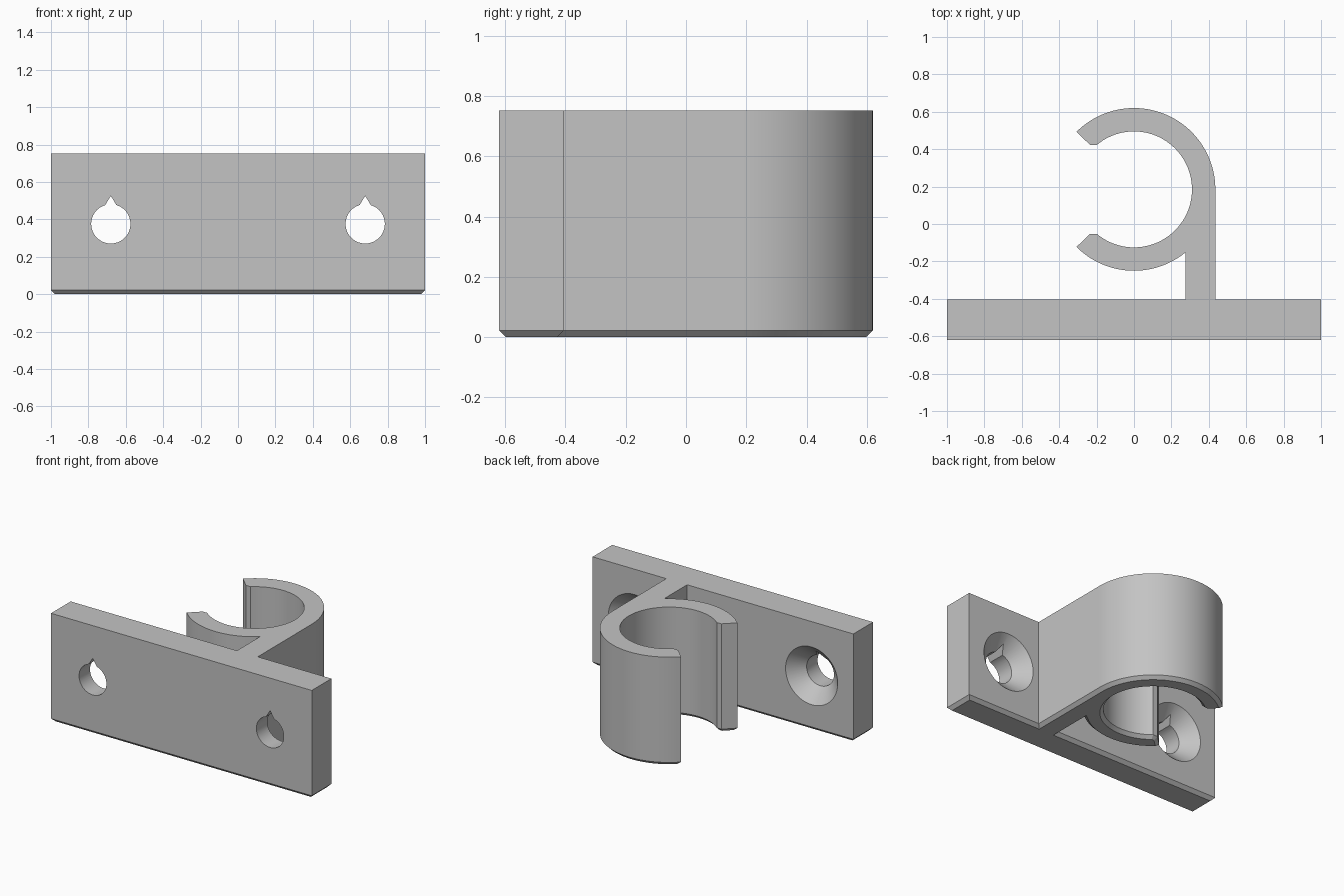
import bpy, bmesh
from math import cos, sin, radians, degrees, acos, asin, atan2, pi
from mathutils import Matrix, Vector

if "Cube" in bpy.data.objects:
    bpy.data.objects.remove(bpy.data.objects["Cube"])

HEIGHT, CHAMFER = 0.752, 0.022
FRONT, BACK = -0.62, -0.405            # faces of the mounting plate
RING_Y, R_OUT, R_IN = 0.185, 0.435, 0.31
STEM_IN = 0.275                        # inner side of the stem
HOLE_X, HOLE_Z, HOLE_R, SINK_R = 0.68, 0.376, 0.105, 0.2

grey = bpy.data.materials.new("light grey plastic")
grey.use_nodes = True
grey.diffuse_color = (0.55, 0.55, 0.55, 1)
grey.node_tree.nodes["Principled BSDF"].inputs["Base Color"].default_value = grey.diffuse_color


def arc(radius, start, end, steps, centre=(0, RING_Y)):
    angles = [radians(start + (end - start) * i / steps) for i in range(steps + 1)]
    return [(centre[0] + radius * cos(a), centre[1] + radius * sin(a)) for a in angles]


def make_object(name, bm):
    bmesh.ops.recalc_face_normals(bm, faces=bm.faces)
    mesh = bpy.data.meshes.new(name)
    bm.to_mesh(mesh)
    bm.free()
    mesh.materials.append(grey)
    obj = bpy.data.objects.new(name, mesh)
    bpy.context.collection.objects.link(obj)
    return obj


def extrude(bm, points, vector):
    base = bm.faces.new([bm.verts.new(p) for p in points])
    top = bmesh.ops.extrude_face_region(bm, geom=[base], use_keep_orig=True)["geom"]
    bmesh.ops.translate(bm, vec=vector, verts=[v for v in top if isinstance(v, bmesh.types.BMVert)])
    return base


# Outline of plate, stem and open clip, counter-clockwise from above
lip_x, lip_y = 0.235, 0.238
mouth = degrees(atan2(lip_y, -0.2))
joint = 360 - degrees(acos(STEM_IN / R_OUT))
outline = [(-1, FRONT), (1, FRONT), (1, BACK), (R_OUT, BACK)]
outline += arc(R_OUT, 0, 135, 40)
outline += [(-lip_x, RING_Y + lip_y)]
outline += arc(R_IN, mouth, -mouth, 64)
outline += [(-lip_x, RING_Y - lip_y)]
outline += arc(R_OUT, 225, joint, 26)
outline += [(STEM_IN, BACK), (-1, BACK)]

# Bracket body with a chamfered underside
bm = bmesh.new()
base = extrude(bm, [(x, y, CHAMFER) for x, y in outline], (0, 0, HEIGHT - CHAMFER))
bmesh.ops.recalc_face_normals(bm, faces=bm.faces)
bmesh.ops.inset_individual(bm, faces=[base], thickness=CHAMFER, depth=CHAMFER, use_even_offset=True)
bracket = make_object("pipe_clip_bracket", bm)

# Screw holes: bore with a pointed notch at the top, countersunk from the back
notch = degrees(asin(0.03 / HOLE_R))
for side in (-1, 1):
    centre = (side * HOLE_X, HOLE_Z)
    bore = arc(HOLE_R, 90 + notch, 450 - notch, 48, centre) + [(centre[0], HOLE_Z + 0.15)]
    bm = bmesh.new()
    extrude(bm, [(x, FRONT - 0.1, z) for x, z in bore], (0, BACK - FRONT + 0.15, 0))
    cutters = [make_object("bore_cutter", bm)]

    over = 0.01
    depth = SINK_R - HOLE_R + 2 * over
    bm = bmesh.new()
    place = Matrix.Translation((centre[0], BACK + over - depth / 2, HOLE_Z)) @ Matrix.Rotation(-pi / 2, 4, "X")
    bmesh.ops.create_cone(bm, cap_ends=True, segments=48, radius1=HOLE_R - over,
                          radius2=SINK_R + over, depth=depth, matrix=place)
    cutters.append(make_object("countersink_cutter", bm))

    bpy.context.view_layer.objects.active = bracket
    for cutter in cutters:
        cutter.hide_render = True
        cut = bracket.modifiers.new("screw hole", "BOOLEAN")
        cut.operation, cut.solver, cut.object = "DIFFERENCE", "EXACT", cutter
        bpy.ops.object.modifier_apply(modifier=cut.name)
        bpy.data.objects.remove(cutter)

# Smooth curved walls, crisp edges
bpy.ops.object.select_all(action="DESELECT")
bracket.select_set(True)
bpy.context.view_layer.objects.active = bracket
bpy.ops.object.shade_smooth_by_angle(angle=radians(25))
